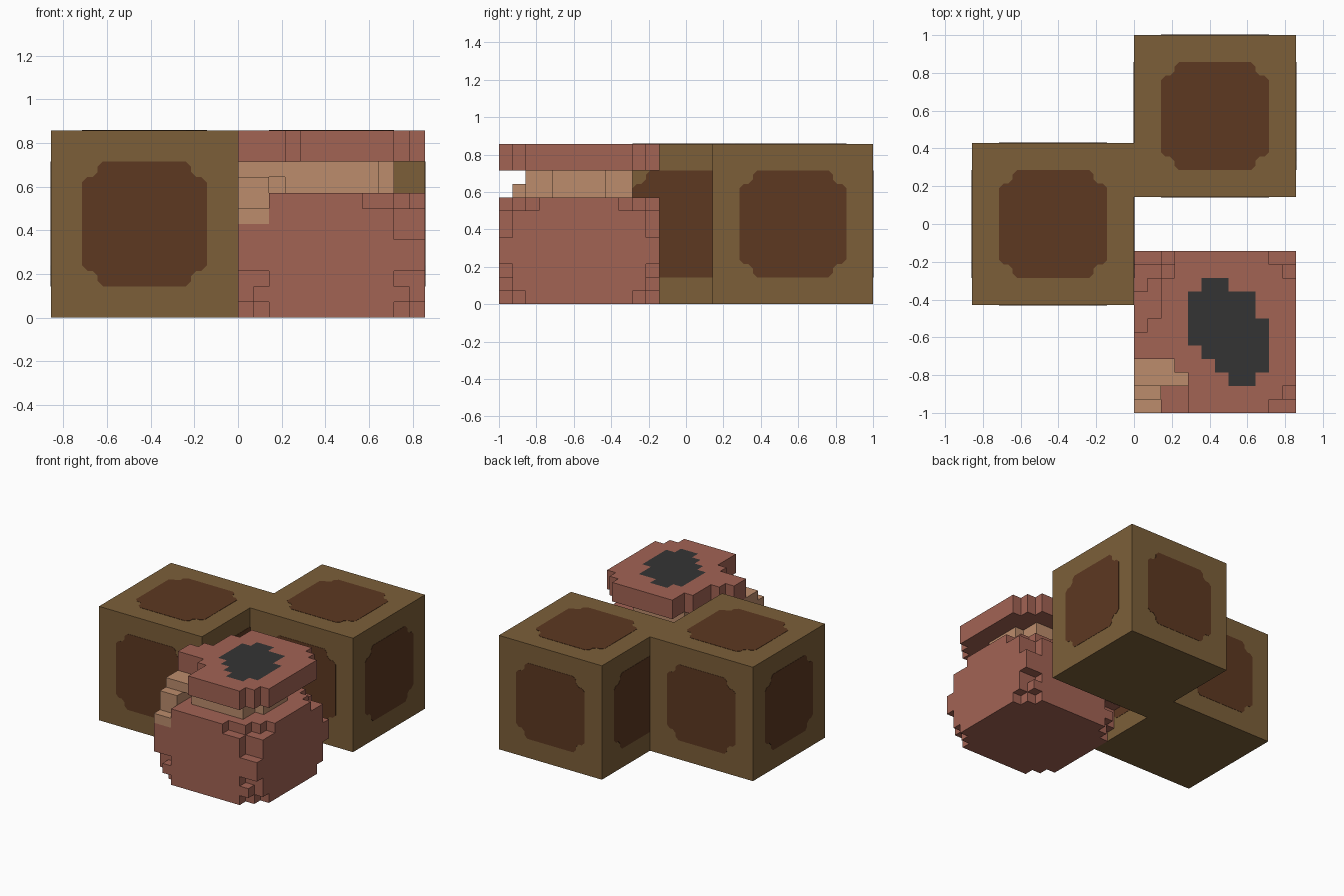
import bpy, bmesh
from mathutils import Vector, Matrix

cube = bpy.data.objects.get("Cube")
if cube:
    bpy.data.objects.remove(cube, do_unlink=True)

U = 1 / 14          # size of one block unit
S = 12 * U          # side of a crate


def material(name, srgb):
    lin = [((c / 255 + 0.055) / 1.055) ** 2.4 for c in srgb] + [1]
    m = bpy.data.materials.new(name)
    m.use_nodes = True
    m.diffuse_color = lin
    m.node_tree.nodes["Principled BSDF"].inputs["Base Color"].default_value = lin
    return m


WOOD = material("olive wood", (124, 95, 57))
PANEL = material("dark brown panel", (93, 56, 33))
CLAY = material("red clay", (162, 99, 84))
TAN = material("pale clay", (188, 140, 108))
DARK = material("dark opening", (52, 52, 52))


def make_object(name, bm, mats):
    mesh = bpy.data.meshes.new(name)
    bm.to_mesh(mesh)
    bm.free()
    for m in mats:
        mesh.materials.append(m)
    ob = bpy.data.objects.new(name, mesh)
    bpy.context.collection.objects.link(ob)
    return ob


# ---- Crates: a plain box with a notched panel on every side but the bottom
QUARTER = [(4, 2.67), (3.67, 3), (3.33, 3), (3, 3.33), (3, 3.67), (2.67, 4)]
OUTLINE = []
for sx, sy in ((1, 1), (-1, 1), (-1, -1), (1, -1)):
    pts = [(sx * a * U, sy * b * U) for a, b in QUARTER]
    OUTLINE += pts if sx * sy > 0 else pts[::-1]


def crate(name, x, y):
    centre = Vector((x, y, S / 2))
    bm = bmesh.new()
    bmesh.ops.create_cube(bm, size=S, matrix=Matrix.Translation(centre))
    make_object(name, bm, [WOOD])
    sides = {"front": (0, -1, 0), "back": (0, 1, 0), "left": (1, 0, 0),
             "right": (-1, 0, 0), "top": (0, 0, 1)}
    for side, n in sides.items():
        n = Vector(n)
        rot = n.to_track_quat('Z', 'Y')
        bm = bmesh.new()
        face = bm.faces.new([bm.verts.new(centre + n * (S / 2 - 0.002) + rot @ Vector((a, b, 0)))
                             for a, b in OUTLINE])
        ext = bmesh.ops.extrude_face_region(bm, geom=[face], use_keep_orig=True)
        bmesh.ops.translate(bm, vec=n * 0.004,
                            verts=[v for v in ext["geom"] if isinstance(v, bmesh.types.BMVert)])
        bmesh.ops.recalc_face_normals(bm, faces=bm.faces)
        make_object(f"{name}_{side}_panel", bm, [PANEL])


crate("right_crate", -S / 2, 0)
crate("back_crate", S / 2, 1 - S / 2)

# ---- Pot: blocks on a 12 x 12 x 12 grid, only outer faces are made
ORIGIN = Vector((0, -1, 0))
AXES = [Vector(a) for a in ((1, 0, 0), (-1, 0, 0), (0, 1, 0), (0, -1, 0), (0, 0, 1), (0, 0, -1))]


def blocks(name, cells, mats, paint=lambda cell, n: 0):
    bm = bmesh.new()
    for c in cells:
        mid = Vector(c) + Vector((0.5, 0.5, 0.5))
        for n in AXES:
            if tuple(int(a + b) for a, b in zip(c, n)) in cells:
                continue
            u = Vector((n.y, n.z, n.x))
            v = n.cross(u)
            quad = [mid + (n + u * a + v * b) / 2 for a, b in ((1, 1), (-1, 1), (-1, -1), (1, -1))]
            f = bm.faces.new([bm.verts.new(ORIGIN + p * U) for p in quad])
            f.material_index = paint(c, n)
    bmesh.ops.remove_doubles(bm, verts=bm.verts, dist=0.001)
    bmesh.ops.dissolve_limit(bm, angle_limit=0.01, verts=bm.verts, edges=bm.edges,
                             delimit={'MATERIAL'})
    return make_object(name, bm, mats)


# Blocks missing at each body corner, per layer, counted from the corner
ELL = {(0, 0), (1, 0), (0, 1)}
CORNER_CUTS = {
    0: ELL, 1: {(0, 0)}, 2: {(0, 0), (1, 0)},
    5: {(0, 0), (1, 0)}, 6: {(0, 0), (1, 0)},
    7: ELL | {(2, 0), (3, 0), (1, 1), (0, 2)},
}


def in_body(i, j, k):
    if i < 6 and j < 6 and k in (5, 6):      # front right corner is whole here
        return True
    if i < 6 and j < 6 and k == 7:           # chipped edge beside the pale lump
        return not (i < 2 and j < 5)
    return (min(i, 11 - i), min(j, 11 - j)) not in CORNER_CUTS.get(k, ())


body = {(i, j, k) for i in range(12) for j in range(12) for k in range(8) if in_body(i, j, k)}
blocks("pot_body", body, [CLAY, TAN],
       lambda c, n: int(c[0] < 2 and c[1] < 2 and c[2] == 6))

# Neck with trimmed corners
neck = {(i, j, k) for i in range(2, 10) for j in range(2, 10) for k in (8, 9)
        if not (i in (2, 9) and j in (2, 3, 8, 9))}
blocks("pot_neck", neck, [TAN])

# Exposed pale lump at the broken front corner
lump = {(i, j, k) for k in (7, 8) for i in range(2) for j in range(1, 5)}
lump |= {(i, j, 9) for i in range(4) for j in range(2, 5)}
blocks("broken_lump", lump, [TAN])

# Rim: first and last block of each row, front to back
RIM_START = (4, 4, 4, 3, 0, 0, 1, 2, 2, 2, 3, 3)
RIM_END = (9, 10, 11, 11, 11, 11, 11, 11, 11, 11, 10, 9)
# Dark opening: row -> first and last block
OPENING = {2: (7, 8), 3: (6, 9), 4: (5, 9), 5: (4, 9), 6: (4, 9),
           7: (4, 8), 8: (4, 8), 9: (5, 6)}


def rim_paint(c, n):
    a, b = OPENING.get(c[1], (99, 0))
    return int(n.z > 0.5 and a <= c[0] <= b)


rim = {(i, j, k) for j in range(12) for i in range(RIM_START[j], RIM_END[j] + 1) for k in (10, 11)}
blocks("pot_rim", rim, [CLAY, DARK], rim_paint)
